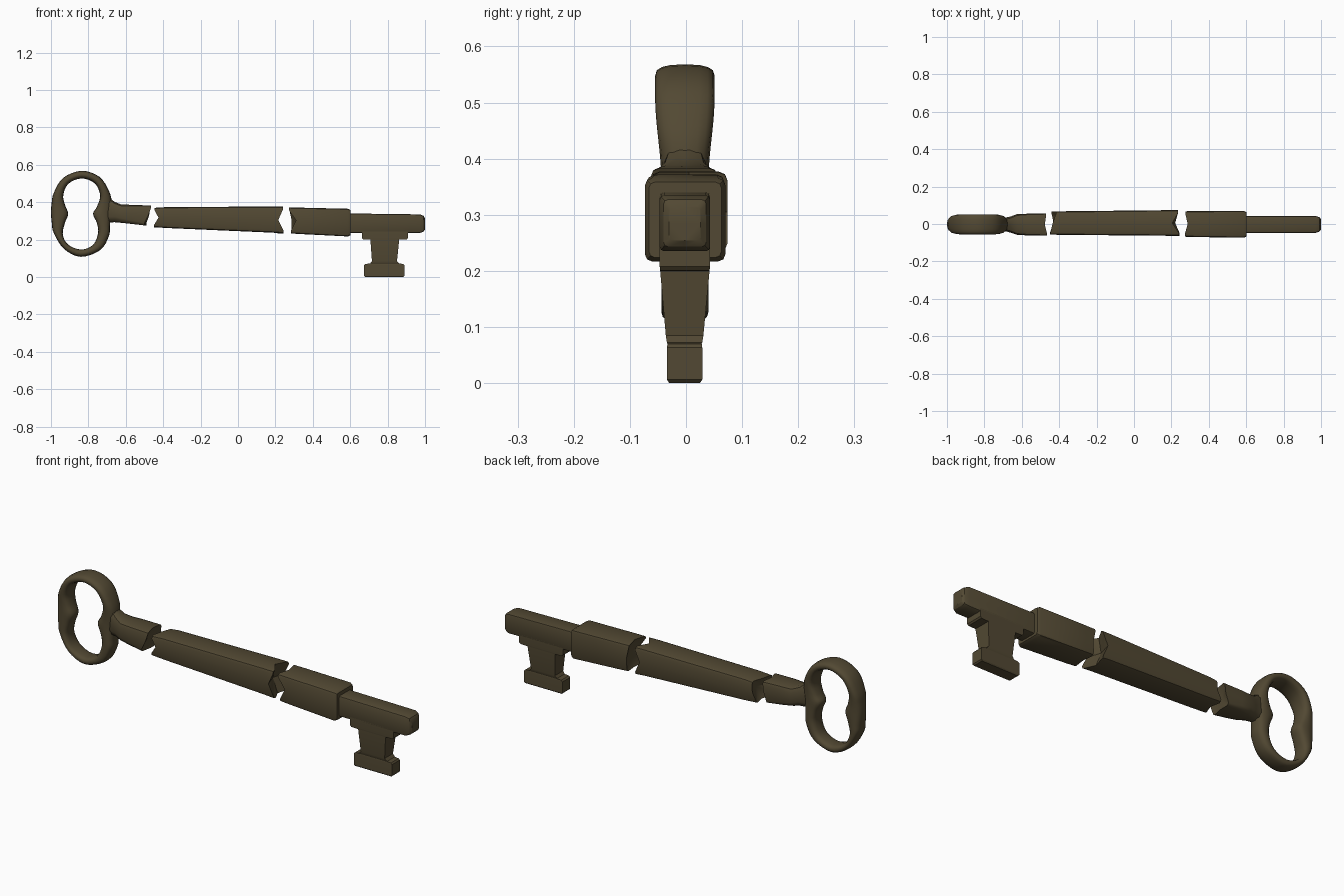
import bpy, bmesh, math
from mathutils import Vector

if "Cube" in bpy.data.objects:
    bpy.data.objects.remove(bpy.data.objects["Cube"])

bronze = bpy.data.materials.new("dark bronze")
bronze.diffuse_color = (0.085, 0.066, 0.033, 1)
bronze.use_nodes = True
bronze.node_tree.nodes["Principled BSDF"].inputs["Base Color"].default_value = bronze.diffuse_color


def loft(name, rings, closed=False, dent=(0, 0), angle=32):
    """Skin a list of equal-sized rings; dent shifts the two end cap centres."""
    bm = bmesh.new()
    vs = [[bm.verts.new(p) for p in r] for r in rings]
    n, m = len(rings[0]), len(rings)
    for i in range(m if closed else m - 1):
        a, b = vs[i], vs[(i + 1) % m]
        for j in range(n):
            k = (j + 1) % n
            bm.faces.new((a[j], a[k], b[k], b[j]))
    if not closed:
        for r, d in ((vs[0], dent[0]), (vs[-1], dent[1])):
            if d == 0:
                bm.faces.new(r)
                continue
            c = sum((v.co for v in r), Vector()) / n
            cv = bm.verts.new(c + Vector((d, 0, 0)))
            for j in range(n):
                bm.faces.new((r[j], r[(j + 1) % n], cv))
    bmesh.ops.recalc_face_normals(bm, faces=bm.faces)
    me = bpy.data.meshes.new(name)
    bm.to_mesh(me)
    bm.free()
    ob = bpy.data.objects.new(name, me)
    bpy.context.collection.objects.link(ob)
    me.materials.append(bronze)
    bpy.ops.object.select_all(action='DESELECT')
    ob.select_set(True)
    bpy.context.view_layer.objects.active = ob
    bpy.ops.object.shade_smooth_by_angle(angle=math.radians(angle))
    return ob


def section(x, y0, y1, z0, z1, r, jag=(0,) * 8):
    """Rounded rectangle across x; jag moves corners and side middles along x.
    Order: back-top, top, front-top, front, front-bottom, bottom, back-bottom, back."""
    pts = []
    ym, zm = (y0 + y1) / 2, (z0 + z1) / 2
    corners = [(y1, z1, 1, 1), (y0, z1, -1, 1), (y0, z0, -1, -1), (y1, z0, 1, -1)]
    mids = [(ym, z1), (y0, zm), (ym, z0), (y1, zm)]
    for c, (y, z, sy, sz) in enumerate(corners):
        for k in range(3):
            a = math.pi / 2 * c + math.pi / 4 * k
            pts.append((x + jag[2 * c], y - sy * r + r * math.cos(a),
                        z - sz * r + r * math.sin(a)))
        pts.append((x + jag[2 * c + 1], *mids[c]))
    return pts


# Bow: pairs of outer and inner outline points (x, z)
pairs = [(-.835, .568, -.835, .527), (-.74, .535, -.765, .50), (-.69, .46, -.737, .435),
         (-.675, .40, -.755, .375), (-.68, .335, -.775, .338), (-.685, .27, -.755, .29),
         (-.69, .22, -.748, .235), (-.735, .145, -.775, .172), (-.84, .108, -.84, .147),
         (-.93, .15, -.91, .175), (-.985, .235, -.937, .23), (-.995, .285, -.925, .29),
         (-1, .34, -.908, .338), (-.997, .39, -.925, .385), (-.985, .45, -.934, .44),
         (-.935, .53, -.905, .50)]
P = [Vector(p) for p in pairs]


def spline(i, t):
    a, b, c, d = (P[(i + k) % len(P)] for k in (-1, 0, 1, 2))
    return 0.5 * (2 * b + (c - a) * t + (2 * a - 5 * b + 4 * c - d) * t * t
                  + (3 * b - a - 3 * c + d) * t ** 3)


def power(v):
    return math.copysign(abs(v) ** 0.75, v)


rings = []
for i in range(len(P)):
    for s in range(4):
        ox, oz, ix, iz = spline(i, s / 4)
        f = min(max(((oz + iz) / 2 - .36) / .15, 0), 1)
        half = .042 + .011 * f * f * (3 - 2 * f)
        ring = []
        for k in range(16):
            a = math.tau * k / 16
            w = (1 + power(math.cos(a))) / 2
            ring.append((ix + (ox - ix) * w, -.002 + half * power(math.sin(a)),
                         iz + (oz - iz) * w))
        rings.append(ring)
loft("bow", rings, closed=True, angle=60)

# Neck flaring out of the bow to its broken end
loft("neck", [
    section(-.735, -.030, .026, .300, .400, .025),
    section(-.69, -.038, .034, .292, .425, .03),
    section(-.66, -.046, .040, .293, .402, .03),
    section(-.625, -.058, .053, .290, .388, .024),
    section(-.57, -.061, .055, .284, .386, .018),
    section(-.485, -.062, .056, .276, .382, .012,
            (.015, .008, .02, .005, -.015, -.005, -.005, .01)),
], dent=(0, -.02), angle=45)

# Shank broken at both ends
loft("shank", [
    section(-.44, -.057, .067, .266, .370, .014,
            (.022, .005, -.006, .015, -.008, .01, 0, .02)),
    section(-.38, -.058, .068, .262, .374, .014),
    section(.19, -.063, .074, .237, .377, .016),
    section(.235, -.063, .074, .233, .376, .016,
            (0, -.03, .005, -.02, .008, -.015, 0, -.025)),
], dent=(.04, -.04))

# Thick collar, broken at the left
loft("collar", [
    section(.275, -.068, .068, .233, .372, .014,
            (.0, .012, -.003, .035, .008, .015, .01, .012)),
    section(.33, -.070, .069, .230, .371, .014),
    section(.588, -.073, .070, .217, .365, .012),
    section(.602, -.066, .063, .224, .358, .010),
], dent=(.035, 0))

# Square tip with a chamfered end
loft("tip", [
    section(.58, -.047, .043, .235, .340, .008),
    section(.972, -.047, .043, .235, .335, .008),
    section(.992, -.040, .036, .243, .327, .008),
    section(1.0, -.030, .026, .254, .314, .006),
])

# Bit: rows of z, x range, y range from the step down to the foot
rows = [(.25, .663, .908, -.047, .043), (.208, .663, .908, -.047, .043),
        (.201, .67, .902, -.046, .042), (.2, .708, .862, -.046, .042),
        (.085, .716, .85, -.036, .031), (.072, .706, .862, -.034, .029),
        (.070, .682, .884, -.033, .028), (.063, .675, .89, -.034, .029),
        (.006, .675, .89, -.034, .029), (0, .681, .884, -.030, .025)]
loft("bit", [[(a, c, z), (b, c, z), (b, d, z), (a, d, z)] for z, a, b, c, d in rows])
